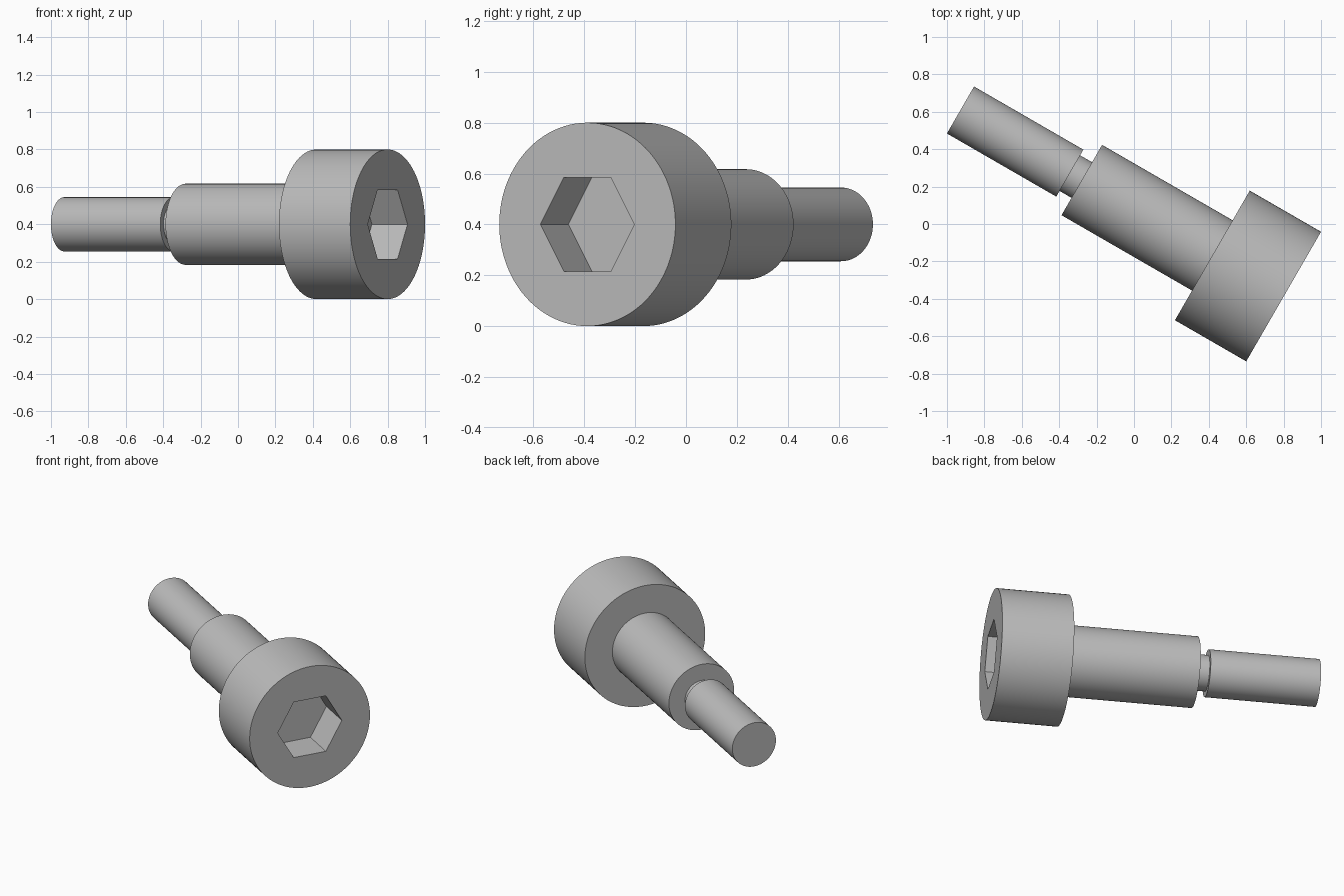
import bpy
import bmesh
import math
from mathutils import Matrix, Vector

cube = bpy.data.objects.get("Cube")
if cube:
    bpy.data.objects.remove(cube, do_unlink=True)

SEGMENTS = 96
# Radius and distance from the head face, running towards the tip
PROFILE = [
    (0.4, 0), (0.4, 0.44),            # head
    (0.217, 0.44), (0.217, 1.246),    # shoulder
    (0.11, 1.246), (0.11, 1.32),      # undercut neck
    (0.145, 1.32), (0.145, 1.995),    # threaded end
]
HEX_RADIUS = 0.213
HEX_DEPTH = 0.22

steel = bpy.data.materials.new("steel grey")
steel.use_nodes = True
colour = (0.5, 0.5, 0.5, 1)
steel.diffuse_color = colour
steel.node_tree.nodes["Principled BSDF"].inputs["Base Color"].default_value = colour

bm = bmesh.new()


def ring(radius, z, count):
    angles = [math.tau * i / count for i in range(count)]
    return [bm.verts.new((radius * math.cos(a), radius * math.sin(a), z)) for a in angles]


def bridge(a, b):
    n = len(a)
    for i in range(n):
        j = (i + 1) % n
        bm.faces.new((a[i], a[j], b[j], b[i]))


def loop_edges(verts):
    return [bm.edges.get((v, verts[i - 1])) for i, v in enumerate(verts)]


# Turned body with a flat tip
rings = [ring(r, z, SEGMENTS) for r, z in PROFILE]
for a, b in zip(rings, rings[1:]):
    bridge(a, b)
bm.faces.new(rings[-1])

# Hexagonal socket
mouth = ring(HEX_RADIUS, 0, 6)
floor = ring(HEX_RADIUS, HEX_DEPTH, 6)
bridge(mouth, floor)
bm.faces.new(floor)

# Head face around the socket
bmesh.ops.triangle_fill(bm, use_beauty=True, normal=Vector((0, 0, -1)),
                        edges=loop_edges(rings[0]) + loop_edges(mouth))
bmesh.ops.recalc_face_normals(bm, faces=bm.faces[:])

# Lay the axis level, turned thirty degrees, with two socket flats level
turn = math.radians(30)
axis = Vector((-math.cos(turn), math.sin(turn), 0))
side = Vector((math.sin(turn), math.cos(turn), 0))
down = axis.cross(side)
placement = Matrix((side, down, axis)).transposed().to_4x4()
placement.translation = (0.8, -0.388, 0.4)
bm.transform(placement)

mesh = bpy.data.meshes.new("shoulder_bolt")
bm.to_mesh(mesh)
bm.free()
mesh.materials.append(steel)
bolt = bpy.data.objects.new("shoulder_bolt", mesh)
bpy.context.collection.objects.link(bolt)

bpy.ops.object.select_all(action="DESELECT")
bolt.select_set(True)
bpy.context.view_layer.objects.active = bolt
bpy.ops.object.shade_smooth_by_angle(angle=math.radians(30))
